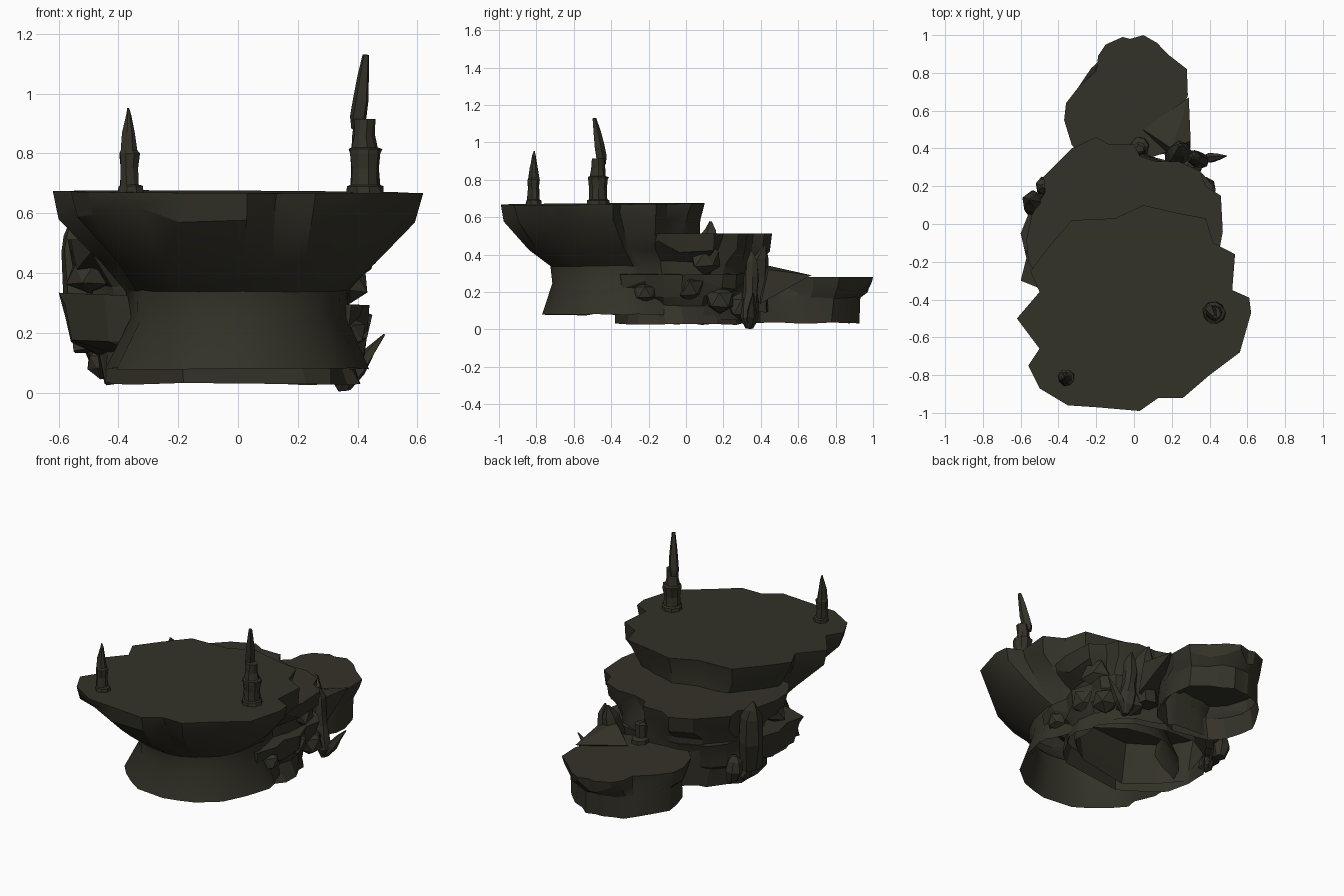
import bpy, bmesh, math, random
from mathutils import Vector

random.seed(7)
stone = bpy.data.materials.new("dark_olive_stone")
stone.diffuse_color = (0.034, 0.032, 0.021, 1)


def jit(a):
    return random.uniform(-a, a)


def finish(name, bm, smooth):
    me = bpy.data.meshes.new(name)
    bm.to_mesh(me)
    bm.free()
    ob = bpy.data.objects.new(name, me)
    bpy.context.collection.objects.link(ob)
    me.materials.append(stone)
    if smooth:
        bpy.ops.object.select_all(action='DESELECT')
        ob.select_set(True)
        bpy.context.view_layer.objects.active = ob
        bpy.ops.object.shade_smooth_by_angle(angle=math.radians(smooth))
    return ob


def skin(bm, loops):
    """Bridge equal vertex loops listed from top to bottom."""
    n = len(loops[0])
    for a, b in zip(loops, loops[1:]):
        for i in range(n):
            j = (i + 1) % n
            bm.faces.new((b[i], b[j], a[j], a[i]))


def tier(name, outline, centre, ztop, tilt, chip, levels, smooth=25):
    """Flat-topped rock, open below: jagged rim, then loops that blend
    from the outline to an ellipse. level = z, blend, cx, cy, rx, ry, jitter."""
    bm = bmesh.new()
    cx0, cy0 = centre
    top = [bm.verts.new((x, y, ztop + tilt[0] * x + tilt[1] * y)) for x, y in outline]
    bm.faces.new(top)
    loops = [top]
    # chipped rim of uneven depth
    rim = []
    for k, (x, y) in enumerate(outline):
        s = 0.97 + jit(0.02)
        z = ztop + tilt[0] * x - chip * (1.25 if k % 3 else 0.6) + jit(chip * 0.2)
        rim.append(bm.verts.new((cx0 + (x - cx0) * s, cy0 + (y - cy0) * s, z)))
    loops.append(rim)
    for z, t, cx, cy, rx, ry, j in levels:
        ring = []
        for x, y in outline:
            a = math.atan2(y - cy0, x - cx0)
            ex, ey = cx + rx * math.cos(a), cy + ry * math.sin(a)
            ring.append(bm.verts.new((x + (ex - x) * t + jit(j), y + (ey - y) * t + jit(j),
                                      z + jit(j * 0.4))))
        loops.append(ring)
    skin(bm, loops)
    return finish(name, bm, smooth)


def spire(name, path, sides=7, j=0.004):
    """Rough column or shard along path points (x, y, z, radius), bottom to top."""
    bm = bmesh.new()
    axis = (Vector(path[-1][:3]) - Vector(path[0][:3])).normalized()
    u = axis.cross(Vector((0.3, 1, 0.1))).normalized()
    v = axis.cross(u)
    loops = []
    for x, y, z, r in path:
        ring = []
        for k in range(sides):
            a = 2 * math.pi * k / sides
            p = Vector((x, y, z)) + (u * math.cos(a) + v * math.sin(a)) * (r + jit(min(j, r * 0.3)))
            ring.append(bm.verts.new(p))
        loops.append(ring)
    bm.faces.new(list(reversed(loops[0])))
    bm.faces.new(loops[-1])
    skin(bm, loops[::-1])
    bmesh.ops.recalc_face_normals(bm, faces=bm.faces)
    return finish(name, bm, 0)


# upper platform with waist and flared foot
tier("upper_platform",
     [(-.35, -.96), (-.2, -.97), (.03, -.99), (.13, -.92), (.26, -.92), (.4, -.8), (.56, -.68),
      (.62, -.47), (.61, -.39), (.52, -.35), (.535, -.16), (.42, -.1), (.38, .03), (.22, .06),
      (.05, .1), (-.1, .03), (-.33, .02), (-.45, -.12), (-.55, -.25), (-.5, -.36), (-.62, -.5),
      (-.5, -.66), (-.56, -.75), (-.5, -.87)],
     (0, -.45), .675, (-.006, .008), .075,
     [(.43, .75, 0, -.37, .4, .42, .012), (.34, 1, 0, -.32, .37, .4, .008),
      (.25, 1, 0, -.31, .36, .41, .008), (.08, 1, -.01, -.31, .44, .46, .012)], 32)

# middle platform
tier("middle_platform",
     [(-.2, -.36), (.2, -.36), (.4, -.3), (.45, -.15), (.47, -.04), (.46, .15), (.38, .2), (.35, .28),
      (.24, .33), (.12, .33), (.03, .36), (0, .42), (-.13, .42), (-.2, .46), (-.33, .4),
      (-.37, .36), (-.48, .25), (-.47, .17), (-.54, .05), (-.57, -.08), (-.56, -.2), (-.5, -.3)],
     (-.05, .05), .512, (0, 0), .07,
     [(.36, .8, -.06, .03, .42, .36, .02), (.25, 1, -.06, .02, .42, .36, .02),
      (.05, 1, -.05, .02, .4, .36, .02)])

# low shelf around the sides
tier("side_shelf",
     [(-.2, -.38), (.2, -.37), (.38, -.35), (.42, -.22), (.4, -.12), (.44, -.02), (.4, .1), (.42, .2),
      (.36, .27), (.2, .33), (0, .38), (-.2, .38), (-.38, .32), (-.45, .24), (-.48, .12),
      (-.56, .05), (-.6, -.05), (-.57, -.18), (-.6, -.3), (-.45, -.36)],
     (-.06, -.03), .31, (-.04, 0), .06,
     [(.175, .5, -.08, -.03, .45, .36, .02), (.13, 1, -.04, -.03, .41, .36, .02),
      (.03, 1, -.03, -.03, .43, .36, .015)], 15)

# lower back platform
tier("lower_platform",
     [(-.25, .34), (0, .32), (.17, .38), (.22, .5), (.25, .6), (.285, .68), (.28, .82), (.19, .89),
      (.12, .96), (.05, 1.0), (-.02, .98), (-.06, .99), (-.15, .95), (-.19, .89), (-.2, .81), (-.29, .73),
      (-.36, .64), (-.37, .55), (-.33, .42)],
     (-.03, .63), .28, (0, 0), .06,
     [(.17, .65, -.03, .62, .28, .27, .01), (.035, .7, -.03, .62, .29, .27, .01)], 20)

# two spires on the upper platform
spire("right_spire", [(.425, -.47, .66, .063), (.425, -.47, .69, .06), (.425, -.47, .695, .05),
                      (.425, -.47, .75, .047), (.425, -.47, .8, .055), (.425, -.47, .815, .055),
                      (.422, -.47, .82, .042), (.42, -.47, .86, .036), (.425, -.47, .915, .036)], 9)
spire("right_spire_tip", [(.4, -.45, .88, .02), (.402, -.455, .92, .03), (.412, -.465, .98, .028),
                          (.42, -.478, 1.06, .02), (.428, -.49, 1.13, .011)], 5, .002)
spire("left_spire", [(-.36, -.815, .66, .045), (-.36, -.815, .69, .043), (-.363, -.815, .695, .036),
                     (-.365, -.815, .75, .031), (-.365, -.815, .8, .036), (-.366, -.815, .81, .029),
                     (-.366, -.815, .87, .022), (-.366, -.812, .93, .009), (-.368, -.812, .953, .003)], 8)

# left rocks
spire("left_rock", [(-.5, .08, .14, .06), (-.52, .1, .32, .075), (-.53, .12, .48, .06),
                    (-.545, .13, .53, .035), (-.555, .13, .578, .006)], 6, .012)
spire("left_stub", [(-.46, .2, .09, .03), (-.47, .2, .16, .05), (-.475, .2, .22, .04),
                    (-.475, .2, .25, .015)], 7, .006)

# shard cluster on the right, beside the lower platform
spire("hanging_column", [(.35, .34, .005, .02), (.35, .34, .06, .045), (.34, .34, .14, .05),
                         (.33, .35, .2, .04), (.32, .35, .28, .045), (.32, .35, .36, .03),
                         (.31, .35, .42, .006)], 7, .008)
spire("outer_shard", [(.36, .34, .02, .02), (.4, .35, .08, .03), (.445, .355, .14, .018),
                      (.49, .36, .195, .003)], 5, .003)
spire("tall_shard", [(.22, .38, .1, .07), (.24, .38, .28, .065), (.25, .4, .38, .05),
                     (.245, .42, .45, .008)], 6, .012)
spire("small_column", [(.03, .41, .26, .055), (.03, .41, .3, .05), (.03, .4, .31, .035),
                       (.03, .4, .39, .035), (.03, .4, .4, .02)], 7, .005)

# wedge slab leaning over the lower platform edge
bm = bmesh.new()
pts = [(.05, .5, .285), (.29, .67, .29), (.3, .4, .14), (.1, .36, .14), (.2, .4, .35), (.3, .44, .32)]
for p in pts:
    bm.verts.new(p)
bmesh.ops.convex_hull(bm, input=bm.verts)
finish("wedge_slab", bm, 0)

# broken boulders under the middle platform
for i, (x, y, z, r) in enumerate([(.37, -.22, .2, .07), (.37, .02, .22, .08), (.36, .18, .16, .08),
                                  (.28, .3, .12, .09), (.36, .1, .38, .09), (-.46, .08, .1, .05),
                                  (-.5, -.15, .4, .08)]):
    bm = bmesh.new()
    bmesh.ops.create_icosphere(bm, subdivisions=1, radius=r)
    for v in bm.verts:
        v.co = v.co * random.uniform(.75, 1.15) + Vector((x, y, z))
    finish("boulder_%d" % i, bm, 0)
